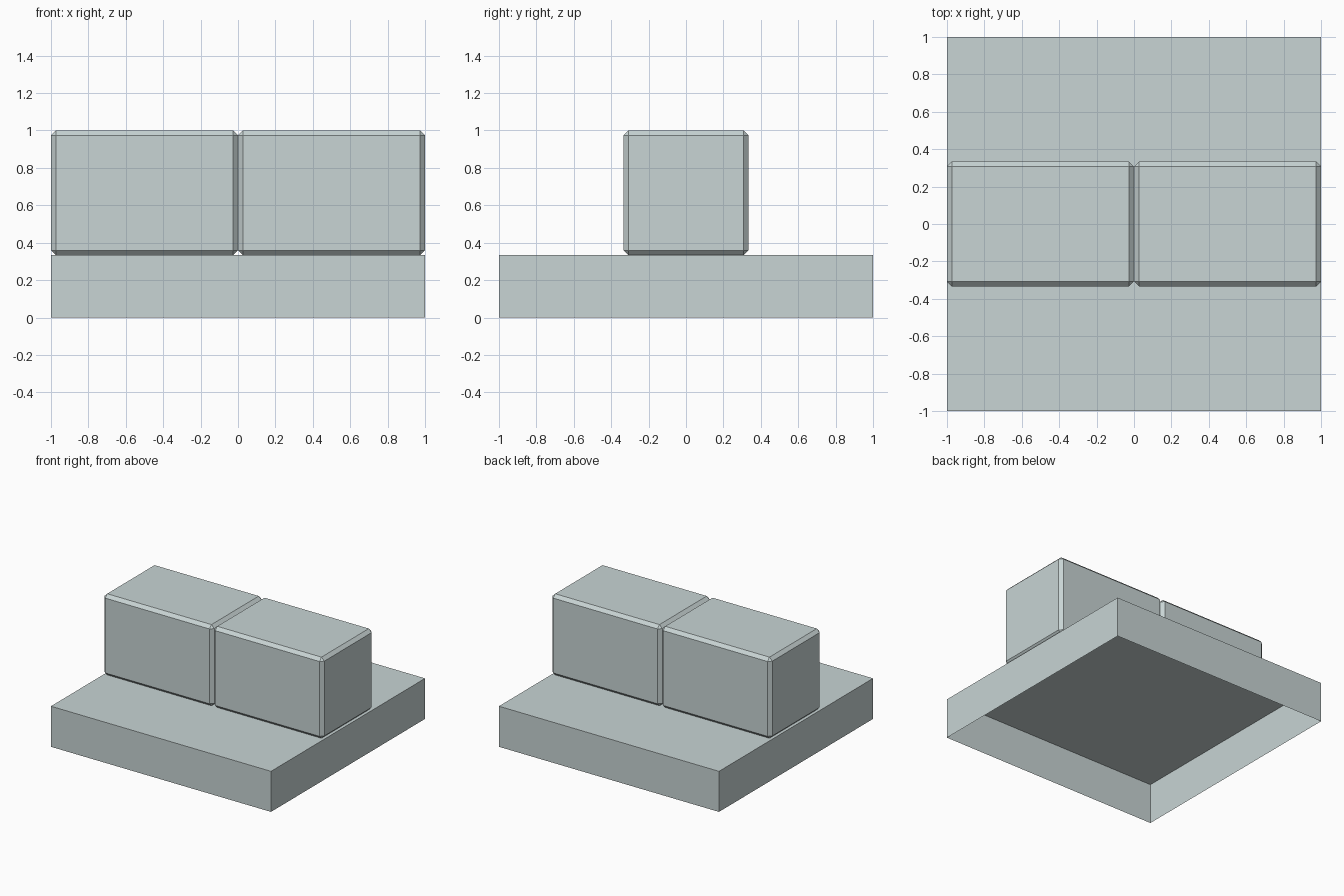
import bpy
import bmesh
from mathutils import Matrix, Vector

cube = bpy.data.objects.get("Cube")
if cube:
    bpy.data.objects.remove(cube, do_unlink=True)

# Single pale grey material
COLOUR = (0.58, 0.66, 0.66, 1.0)
grey = bpy.data.materials.new("pale_grey")
grey.use_nodes = True
grey.diffuse_color = COLOUR
grey.node_tree.nodes["Principled BSDF"].inputs["Base Color"].default_value = COLOUR


def box(name, low, high, chamfer=0.0, open_bottom=False):
    """Flat-shaded box between two corners, optionally chamfered or hollow."""
    low, high = Vector(low), Vector(high)
    bm = bmesh.new()
    bmesh.ops.create_cube(bm, size=1.0, matrix=Matrix.Translation((low + high) / 2)
                          @ Matrix.Diagonal(high - low).to_4x4())
    if chamfer:
        bmesh.ops.bevel(bm, geom=bm.edges[:], offset=chamfer, offset_type='OFFSET',
                        segments=1, affect='EDGES')
    if open_bottom:
        bm.normal_update()
        under = [f for f in bm.faces if f.normal.z < -0.9]
        bmesh.ops.delete(bm, geom=under, context='FACES')
    mesh = bpy.data.meshes.new(name)
    bm.to_mesh(mesh)
    bm.free()
    mesh.materials.append(grey)
    obj = bpy.data.objects.new(name, mesh)
    bpy.context.collection.objects.link(obj)
    return obj


UNIT = 1 / 3

# Thin shell base, open underneath
box("base", (-1, -1, 0), (1, 1, UNIT), open_bottom=True)

# Two chamfered blocks side by side on the base
for name, x in (("right_block", -1), ("left_block", 0)):
    box(name, (x, -UNIT, UNIT), (x + 1, UNIT, 1), chamfer=0.026)
